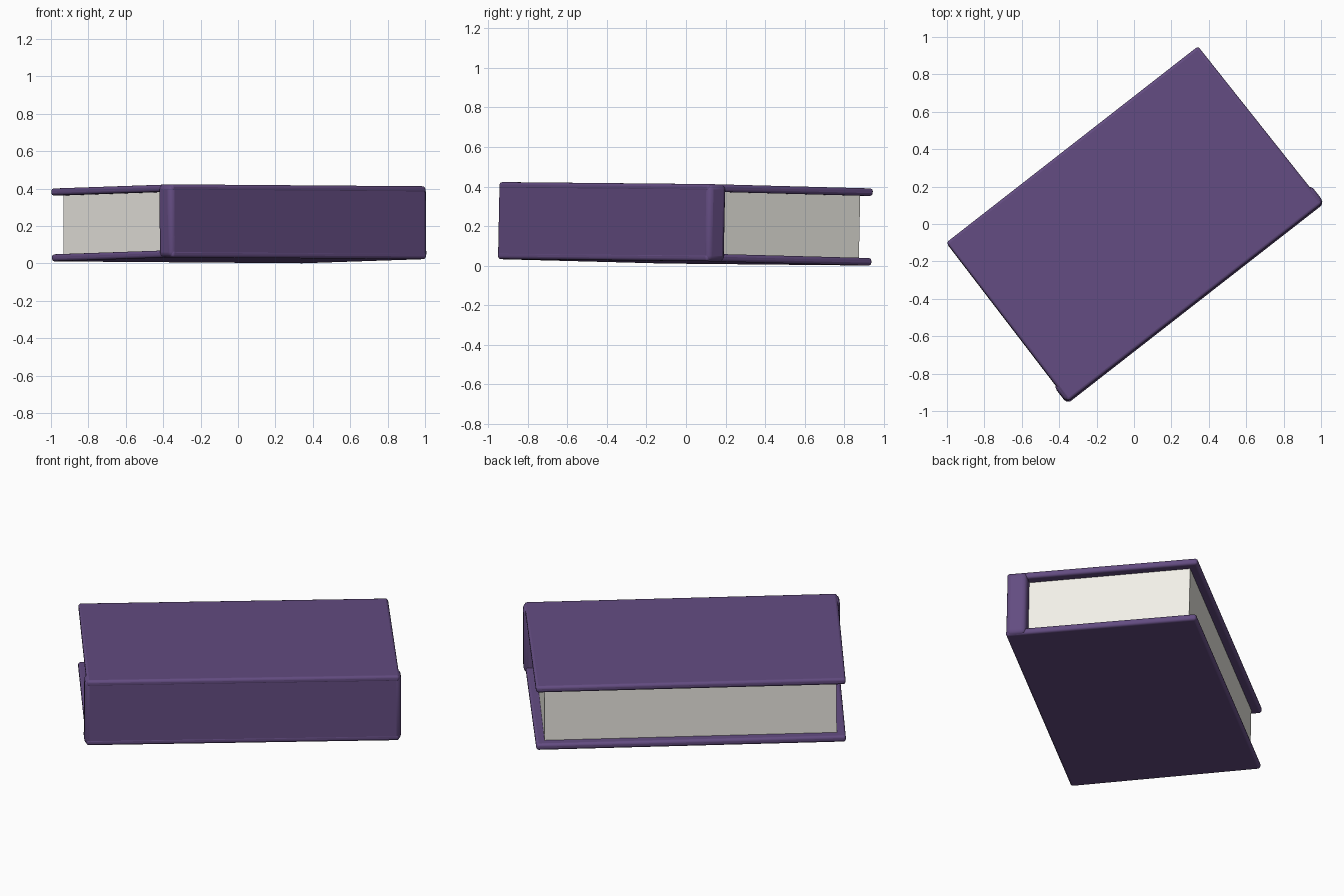
import bpy, bmesh, math
from mathutils import Matrix, Vector

if "Cube" in bpy.data.objects:
    bpy.data.objects.remove(bpy.data.objects["Cube"])


def material(name, rgb):
    m = bpy.data.materials.new(name)
    m.diffuse_color = (*rgb, 1)
    m.use_nodes = True
    m.node_tree.nodes["Principled BSDF"].inputs["Base Color"].default_value = m.diffuse_color
    return m


purple = material("purple_cloth", (0.125, 0.072, 0.22))
paper = material("paper", (0.88, 0.86, 0.80))

# Resting pose: turned on the table and tipped very slightly
turn = Matrix.Rotation(math.radians(37.95), 4, 'Z')
tilt = Matrix.Rotation(-0.021, 4, 'X') @ Matrix.Rotation(0.006, 4, 'Y')
pose = Matrix.Translation((0, 0, 0.2115)) @ turn @ tilt


def slab(name, v0, v1, z0, z1, half0, half1, mat, bevel=0):
    """Box along x; half length half0 at the spine side v0, half1 at v1."""
    bm = bmesh.new()
    bmesh.ops.create_cube(bm, size=2)
    for v in bm.verts:
        half = half0 if v.co.y < 0 else half1
        v.co = Vector((v.co.x * half,
                       v0 if v.co.y < 0 else v1,
                       z0 if v.co.z < 0 else z1))
    me = bpy.data.meshes.new(name)
    bm.to_mesh(me)
    bm.free()
    me.materials.append(mat)
    ob = bpy.data.objects.new(name, me)
    bpy.context.collection.objects.link(ob)
    ob.matrix_world = pose
    if bevel:
        mod = ob.modifiers.new("rounded_edges", 'BEVEL')
        mod.width = bevel
        mod.segments = 3
        mod.limit_method = 'ANGLE'
        bpy.context.view_layer.objects.active = ob
        ob.select_set(True)
        bpy.ops.object.shade_smooth_by_angle(angle=math.radians(35))
        ob.select_set(False)
    return ob


# Two cover boards, a little longer on the spine side
slab("upper_cover", -0.535, 0.535, 0.157, 0.195, 0.862, 0.853, purple, 0.014)
slab("lower_cover", -0.535, 0.535, -0.195, -0.157, 0.862, 0.853, purple, 0.014)

# Thick spine whose rounded ends stand slightly proud of the boards
slab("spine", -0.534, -0.42, -0.194, 0.194, 0.872, 0.872, purple, 0.026)

# Page block set back from the three open edges
slab("pages", -0.45, 0.485, -0.16, 0.16, 0.805, 0.805, paper)
